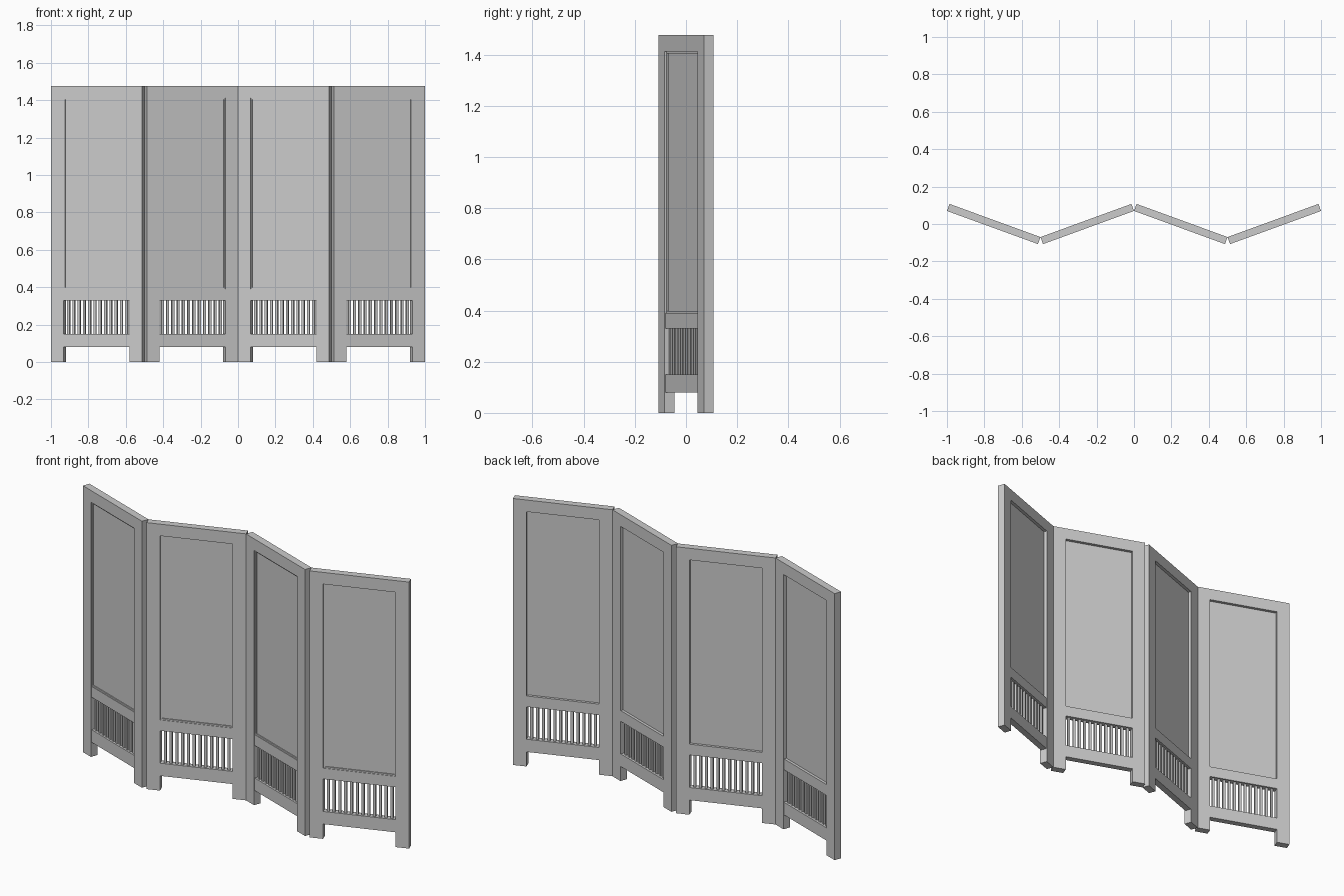
import bpy, math
from mathutils import Matrix

if "Cube" in bpy.data.objects:
    bpy.data.objects.remove(bpy.data.objects["Cube"])

ANGLE = math.radians(20)
T = 0.04                                                  # frame thickness
L = (0.5 - T * math.sin(ANGLE)) / math.cos(ANGLE)         # leaf length
H = 1.477
STILE = 0.07
HALF = L / 2 - STILE                                      # half opening width
SLATS = 12


def box(name, x, y, z, leaf):
    """Box from (min, max) ranges in leaf space, placed by the leaf matrix."""
    bpy.ops.mesh.primitive_cube_add(size=1)
    ob = bpy.context.object
    ob.name = name
    size = Matrix.Diagonal((x[1] - x[0], y[1] - y[0], z[1] - z[0], 1))
    centre = Matrix.Translation(((x[0] + x[1]) / 2, (y[0] + y[1]) / 2, (z[0] + z[1]) / 2))
    ob.data.transform(centre @ size)
    ob.matrix_world = leaf
    return ob


def build_leaf(leaf):
    full = (-T / 2, T / 2)
    rail = (-0.016, 0.018)
    inner = (-HALF, HALF)

    # Side stiles that run down into legs
    box("left_stile", (-L / 2, -HALF), full, (0, H), leaf)
    box("right_stile", (HALF, L / 2), full, (0, H), leaf)

    # Horizontal rails
    box("top_rail", inner, full, (1.412, H), leaf)
    box("middle_rail", inner, rail, (0.33, 0.39), leaf)
    box("bottom_rail", inner, rail, (0.08, 0.15), leaf)

    # Recessed infill panel
    box("infill_panel", inner, (-0.008, 0.003), (0.39, 1.412), leaf)

    # Thin bead around the front of the infill panel
    w, bead = 0.008, (-0.013, -0.008)
    box("bead_left", (-HALF, -HALF + w), bead, (0.39, 1.412), leaf)
    box("bead_right", (HALF - w, HALF), bead, (0.39, 1.412), leaf)
    box("bead_top", (-HALF + w, HALF - w), bead, (1.412 - w, 1.412), leaf)
    box("bead_bottom", (-HALF + w, HALF - w), bead, (0.39, 0.39 + w), leaf)

    # Row of slats in the lower opening
    sw = 0.0135
    gap = (2 * HALF - SLATS * sw) / (SLATS + 1)
    x0 = -HALF + gap
    slats = box("slats", (x0, x0 + sw), (-0.007, 0.007), (0.15, 0.33), leaf)
    arr = slats.modifiers.new("repeat", 'ARRAY')
    arr.count = SLATS
    arr.use_relative_offset = False
    arr.use_constant_offset = True
    arr.constant_offset_displace = (sw + gap, 0, 0)


# Four leaves folded in a zigzag
for i in range(4):
    turn = -ANGLE if i % 2 == 0 else ANGLE
    build_leaf(Matrix.Translation((-0.75 + 0.5 * i, 0, 0)) @ Matrix.Rotation(turn, 4, 'Z'))
